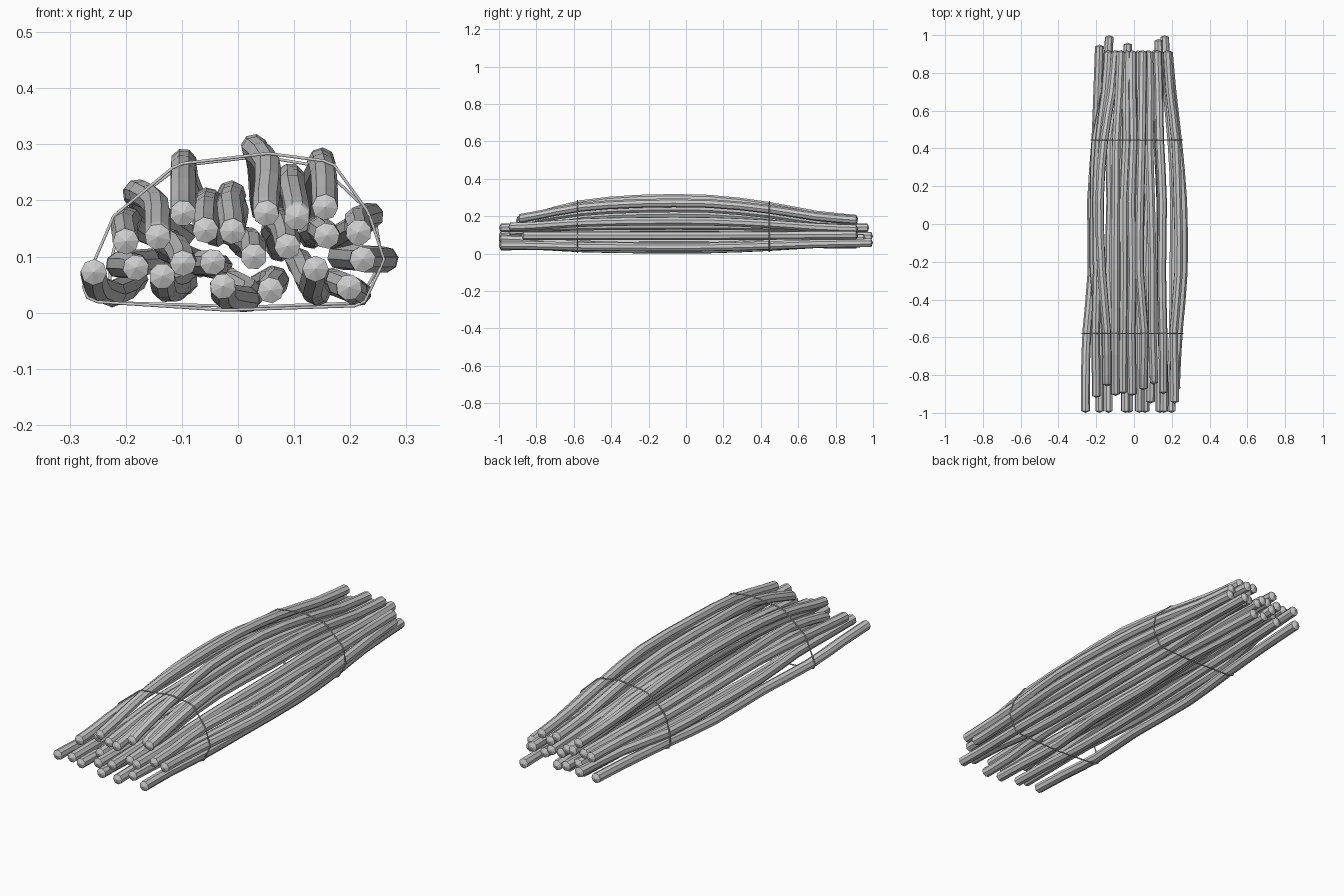
import bpy, bmesh, math, random
from mathutils import Vector
from mathutils.geometry import convex_hull_2d

if "Cube" in bpy.data.objects:
    bpy.data.objects.remove(bpy.data.objects["Cube"])

rng = random.Random(4)
SIDES, RINGS, TIP, RADIUS = 8, 14, 0.010, 0.0235

# front end x, y, z, then x, z at the middle of the stick
STICKS = [
    (-.257, -1, .072, -.218, .034), (-.200, -.92, .127, -.195, .165),
    (-.182, -1, .080, -.215, .085), (-.143, -.86, .135, -.176, .212),
    (-.135, -1, .065, -.122, .042), (-.098, -.91, .177, -.102, .266),
    (-.098, -.91, .088, -.128, .128), (-.058, -.90, .147, -.052, .198),
    (-.045, -1, .090, -.062, .088), (-.027, -1, .047, .020, .0236),
    (-.010, -.91, .145, -.008, .210), (.050, -.88, .177, .035, .291),
    (.028, -1, .100, .012, .130), (.058, -1, .040, .068, .060),
    (.088, -.95, .118, .070, .165), (.105, -.85, .170, .095, .240),
    (.138, -1, .078, .138, .037), (.155, -.90, .188, .152, .268),
    (.158, -1, .137, .148, .150), (.215, -.95, .143, .231, .172),
    (.222, -.88, .095, .258, .095), (.198, -1, .045, .212, .035)]
# sticks that reach further back than the rest
LONG = {0: .95, 2: 1, 8: .96, 18: .98, 21: 1}


def make_path(i, s):
    """Control points of one stick, from front to back."""
    fx, fy, fz, mx, mz = s
    j = lambda a: rng.uniform(-a, a)
    bx = fx * (.7 if fx < 0 else .8) + j(.006)
    by = LONG.get(i, .92)
    bz = max(.05, min(.185, fz + j(.015)))
    return [Vector(p) for p in (
        (fx, fy + TIP, fz),
        (fx, -.80, fz * .8 + mz * .2),
        (fx * .75 + mx * .25 + j(.008), -.56, fz * .25 + mz * .75),
        (mx + j(.006), -.25, mz),
        (mx + j(.008), .12, mz),
        (mx * .92 + j(.008), .44, mz * .65 + bz * .35),
        (bx * .75 + mx * .25, .70, mz * .2 + bz * .8),
        (bx, by - TIP, bz))]


def sample(pts, t):
    """Smooth point on the path for t in 0..1."""
    f = t * (len(pts) - 1)
    k = min(int(f), len(pts) - 2)
    u = f - k
    b, c = pts[k], pts[k + 1]
    a = pts[k - 1] if k else b
    d = pts[k + 2] if k + 2 < len(pts) else c
    return .5 * (2 * b + (c - a) * u + (2 * a - 5 * b + 4 * c - d) * u * u
                 + (3 * b - a - 3 * c + d) * u ** 3)


def stick(name, pts):
    """Octagonal stick with low pointed ends."""
    bm = bmesh.new()
    turn = rng.random()
    rings = [[bm.verts.new(p + RADIUS * Vector((
        math.cos(2 * math.pi * (k + turn) / SIDES), 0,
        math.sin(2 * math.pi * (k + turn) / SIDES)))) for k in range(SIDES)] for p in pts]
    for r0, r1 in zip(rings, rings[1:]):
        for k in range(SIDES):
            n = (k + 1) % SIDES
            bm.faces.new((r0[k], r0[n], r1[n], r1[k]))
    for ring, p, s in ((rings[0], pts[0], -1), (rings[-1], pts[-1], 1)):
        tip = bm.verts.new(p + Vector((0, s * TIP, 0)))
        for k in range(SIDES):
            bm.faces.new((ring[k], ring[(k + 1) % SIDES], tip))
    bmesh.ops.recalc_face_normals(bm, faces=bm.faces)
    me = bpy.data.meshes.new(name)
    bm.to_mesh(me)
    bm.free()
    bpy.context.collection.objects.link(bpy.data.objects.new(name, me))


# sticks
paths = []
for i, s in enumerate(STICKS):
    ctrl = make_path(i, s)
    pts = [sample(ctrl, k / RINGS) for k in range(RINGS + 1)]
    for p in pts:
        p.z = max(p.z, RADIUS)
    paths.append(pts)
    stick(f"stick_{i + 1:02d}", pts)


def centre_at(pts, y):
    for a, b in zip(pts, pts[1:]):
        if a.y <= y <= b.y:
            return a.lerp(b, (y - a.y) / (b.y - a.y))


# thin wire ties wrapped round the bundle
for n, y in (("front_tie", -.58), ("back_tie", .445)):
    cloud = []
    for pts in paths:
        c = centre_at(pts, y)
        cloud += [Vector((c.x + .026 * math.cos(a * math.pi / 4),
                          c.z + .026 * math.sin(a * math.pi / 4))) for a in range(8)]
    loop = [cloud[k] for k in convex_hull_2d(cloud)]
    cu = bpy.data.curves.new(n, 'CURVE')
    cu.dimensions = '3D'
    cu.bevel_depth = .003
    cu.bevel_resolution = 1
    sp = cu.splines.new('POLY')
    sp.points.add(len(loop) - 1)
    for q, v in zip(sp.points, loop):
        q.co = (v.x, y, max(v.y, .003), 1)
    sp.use_cyclic_u = True
    bpy.context.collection.objects.link(bpy.data.objects.new(n, cu))
